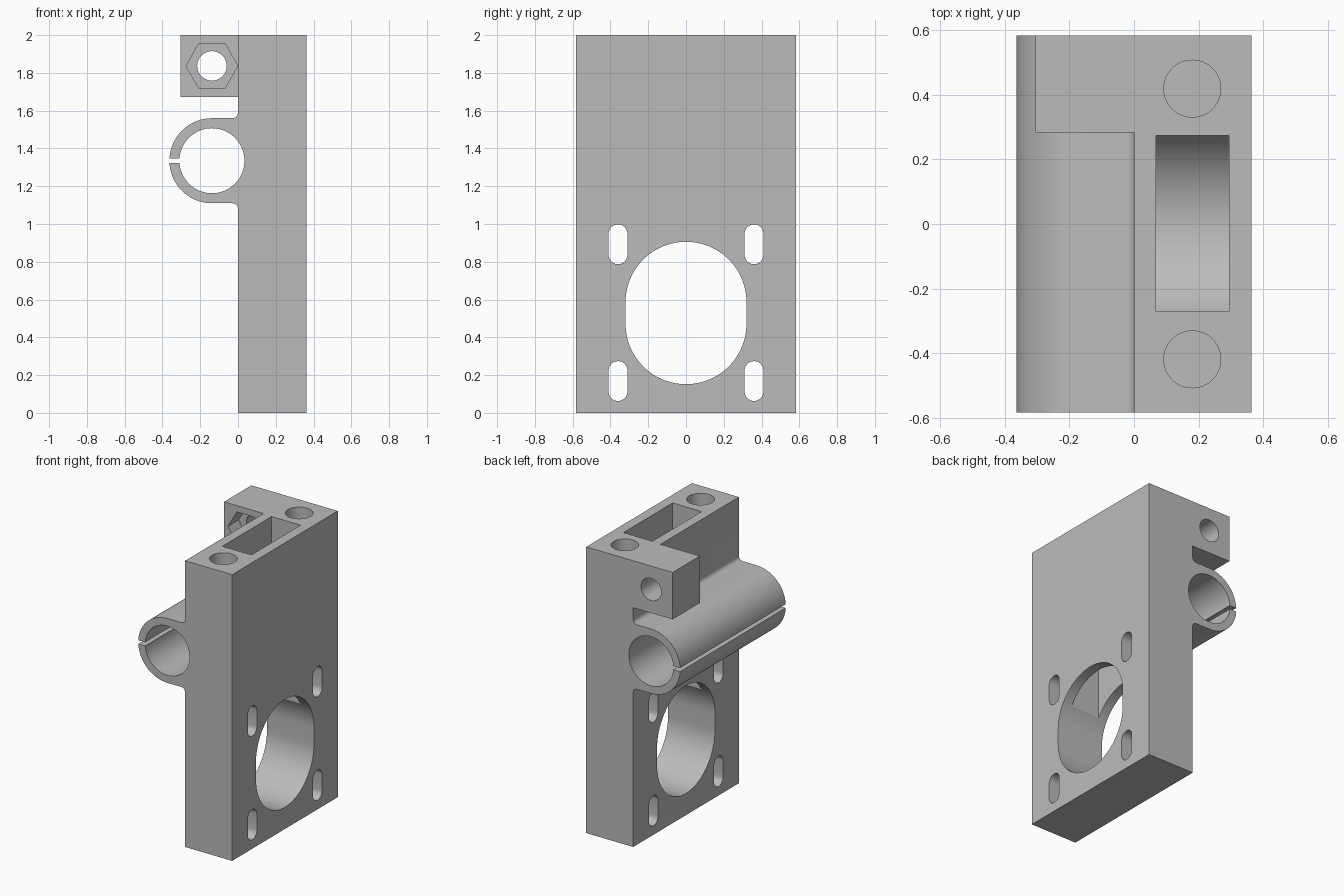
import bpy, bmesh, math

if "Cube" in bpy.data.objects:
    bpy.data.objects.remove(bpy.data.objects["Cube"])

W = 0.363            # half extent in x
D = 0.583            # half extent in y
ROD_X, ROD_Z = -0.138, 1.335
R_OUT, R_IN, SLIT = 0.225, 0.172, 0.013


def arc(cx, cy, r, a0, a1, n):
    """Points on an arc, angles in degrees, both ends included."""
    return [(cx + r * math.cos(math.radians(a0 + (a1 - a0) * i / n)),
             cy + r * math.sin(math.radians(a0 + (a1 - a0) * i / n))) for i in range(n + 1)]


def ngon(cx, cy, r, n):
    return arc(cx, cy, r, 0, 360, n)[:-1]


def rect(u0, u1, v0, v1):
    return [(u0, v0), (u1, v0), (u1, v1), (u0, v1)]


def stadium(cy, z0, z1, r, n):
    """Upright slot outline with round ends."""
    return arc(cy, z1 - r, r, 0, 180, n) + arc(cy, z0 + r, r, 180, 360, n)


def prism(name, pts, axis, lo, hi):
    """Extrude a 2D outline along an axis."""
    place = {'x': lambda u, v, w: (w, u, v),
             'y': lambda u, v, w: (u, w, v),
             'z': lambda u, v, w: (u, v, w)}[axis]
    bm = bmesh.new()
    a = [bm.verts.new(place(u, v, lo)) for u, v in pts]
    b = [bm.verts.new(place(u, v, hi)) for u, v in pts]
    bm.faces.new(a)
    bm.faces.new(b[::-1])
    for i in range(len(pts)):
        j = (i + 1) % len(pts)
        bm.faces.new((a[i], b[i], b[j], a[j]))
    bmesh.ops.recalc_face_normals(bm, faces=bm.faces)
    me = bpy.data.meshes.new(name)
    bm.to_mesh(me)
    bm.free()
    ob = bpy.data.objects.new(name, me)
    bpy.context.collection.objects.link(ob)
    return ob


def combine(target, tool, operation):
    """Apply a boolean and discard the tool."""
    bpy.context.view_layer.objects.active = target
    m = target.modifiers.new("bool", 'BOOLEAN')
    m.operation, m.solver, m.object = operation, 'EXACT', tool
    bpy.ops.object.modifier_apply(modifier=m.name)
    bpy.data.objects.remove(tool)


# Plate and split rod clamp as one outline
s_out = math.degrees(math.asin(SLIT / R_OUT))
s_in = math.degrees(math.asin(SLIT / R_IN))
top, low, f = ROD_Z + R_OUT, ROD_Z - R_OUT, 0.03
outline = [(W, 0), (W, 2), (0, 2)]
outline += arc(-f, top + f, f, 0, -90, 8)
outline += arc(ROD_X, ROD_Z, R_OUT, 90, 180 - s_out, 32)
outline += arc(ROD_X, ROD_Z, R_IN, 180 - s_in, -180 + s_in, 96)
outline += arc(ROD_X, ROD_Z, R_OUT, 180 + s_out, 270, 32)
outline += arc(-f, low - f, f, 90, 0, 8)
outline += [(0, 0)]
body = prism("clamp_bracket", outline, 'y', -D, D)

# Nut block on the back corner
combine(body, prism("nut_block", rect(-0.305, 0.04, 1.672, 2), 'y', 0.282, D), 'UNION')

# Nut pocket and screw hole
combine(body, prism("nut_pocket", ngon(ROD_X, 1.837, 0.137, 6), 'y', 0.2, 0.40), 'DIFFERENCE')
combine(body, prism("screw_hole", ngon(ROD_X, 1.837, 0.078, 48), 'y', 0.2, 0.7), 'DIFFERENCE')

# Large oval opening and the belt slot that drops into it
combine(body, prism("motor_opening", stadium(0, 0.152, 0.906, 0.32, 48), 'x', -0.1, 0.5), 'DIFFERENCE')
combine(body, prism("belt_slot", rect(0.068, 0.293, -0.27, 0.273), 'z', 0.55, 2.1), 'DIFFERENCE')

# Four mounting slots and two blind rod sockets
for side in (-1, 1):
    for z0 in (0.063, 0.787):
        combine(body, prism("mount_slot", stadium(side * 0.36, z0, z0 + 0.211, 0.05, 12),
                            'x', -0.1, 0.5), 'DIFFERENCE')
    combine(body, prism("rod_socket", ngon(0.18, side * 0.418, 0.088, 48), 'z', 1.1, 2.1), 'DIFFERENCE')

# Plain grey finish, smooth on the curves
grey = bpy.data.materials.new("plain grey")
grey.diffuse_color = (0.5, 0.5, 0.5, 1)
grey.use_nodes = True
grey.node_tree.nodes["Principled BSDF"].inputs["Base Color"].default_value = grey.diffuse_color
body.data.materials.clear()
body.data.materials.append(grey)
bpy.ops.object.select_all(action='DESELECT')
body.select_set(True)
bpy.context.view_layer.objects.active = body
bpy.ops.object.shade_smooth_by_angle(angle=math.radians(30))
